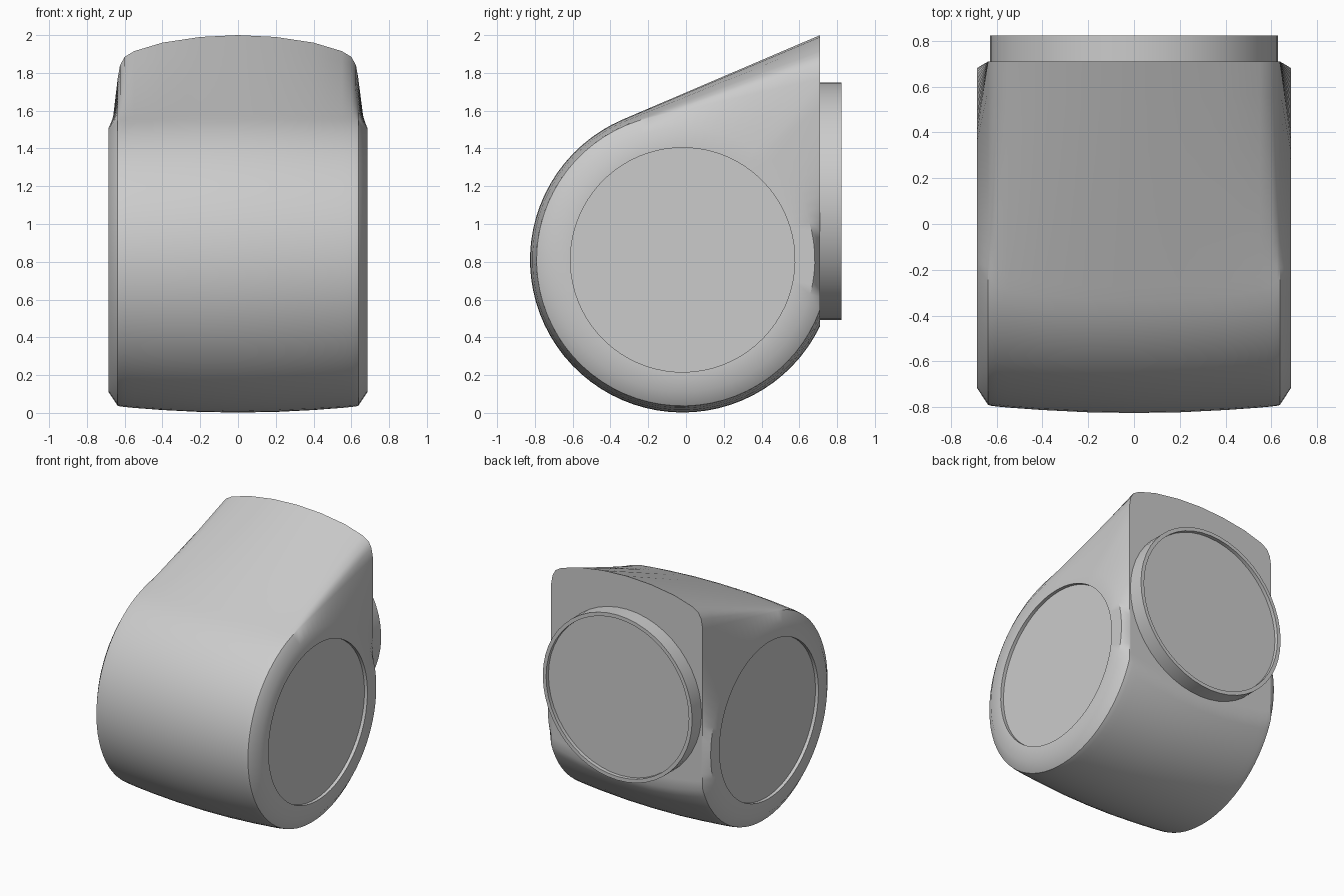
import bpy, bmesh
from math import sin, cos, acos, atan2, hypot, pi, radians

cube = bpy.data.objects.get("Cube")
if cube:
    bpy.data.objects.remove(cube)

grey = bpy.data.materials.new("plain grey")
grey.use_nodes = True
GREY = (0.6, 0.6, 0.6, 1)
grey.diffuse_color = GREY
grey.node_tree.nodes["Principled BSDF"].inputs["Base Color"].default_value = GREY

CY, CZ = -0.018, 0.81   # axis of the round drum
BACK = 0.71             # plane of the flat back face


def loft(name, rings, angle):
    """Skin closed rings of equal length and cap both ends."""
    bm = bmesh.new()
    loops = [[bm.verts.new(p) for p in ring] for ring in rings]
    n = len(loops[0])
    for a, b in zip(loops, loops[1:]):
        for i in range(n):
            j = (i + 1) % n
            bm.faces.new((a[i], a[j], b[j], b[i]))
    bm.faces.new(loops[0])
    bm.faces.new(loops[-1])
    bmesh.ops.recalc_face_normals(bm, faces=bm.faces)
    mesh = bpy.data.meshes.new(name)
    bm.to_mesh(mesh)
    bm.free()
    mesh.materials.append(grey)
    obj = bpy.data.objects.new(name, mesh)
    bpy.context.collection.objects.link(obj)
    bpy.ops.object.select_all(action="DESELECT")
    obj.select_set(True)
    bpy.context.view_layer.objects.active = obj
    bpy.ops.object.shade_smooth_by_angle(angle=radians(angle))
    return obj


def spread(a, b, n):
    return [a + (b - a) * i / n for i in range(n)]


def teardrop(r, tip_z):
    """Polar outline: flat back, straight slope tangent to a round drum."""
    depth, rise = BACK - CY, tip_z - CZ
    low = -acos(depth / r)
    tip = atan2(rise, depth)
    tangent = tip + acos(r / hypot(depth, rise))
    pts = [(t, depth / cos(t)) for t in spread(low, tip, 16)]
    pts += [(t, r / cos(t - tangent)) for t in spread(tip, tangent, 12)]
    pts += [(t, r) for t in spread(tangent, low + 2 * pi, 48)]
    return pts


def at_x(x, polar):
    return [(x, CY + d * cos(t), CZ + d * sin(t)) for t, d in polar]


# Body: crowned across its width, rounded at the top corners
stations = [(0, 0.808, 2.0), (0.2, 0.805, 1.99), (0.4, 0.795, 1.96),
            (0.55, 0.784, 1.915), (0.6, 0.779, 1.885), (0.625, 0.776, 1.84),
            (0.637, 0.773, 1.77)]
half = [at_x(x, teardrop(r, z)) for x, r, z in stations]
# Round side panel with a shallow recessed disc
angles = [t for t, d in teardrop(*stations[-1][1:])]
for x, r in ((0.685, 0.7), (0.685, 0.594), (0.66, 0.594)):
    half.append(at_x(x, [(t, r) for t in angles]))
other = [[(-x, y, z) for x, y, z in ring] for ring in half[:0:-1]]
loft("drum_body", other + half, 38)

# Back port: short collar with a recessed end
collar = [(0.69, 0.628), (0.823, 0.628), (0.823, 0.6), (0.795, 0.6)]
loft("back_port", [[(r * cos(t), y, 1.12 + r * sin(t)) for t in spread(0, 2 * pi, 48)]
                   for y, r in collar], 30)
